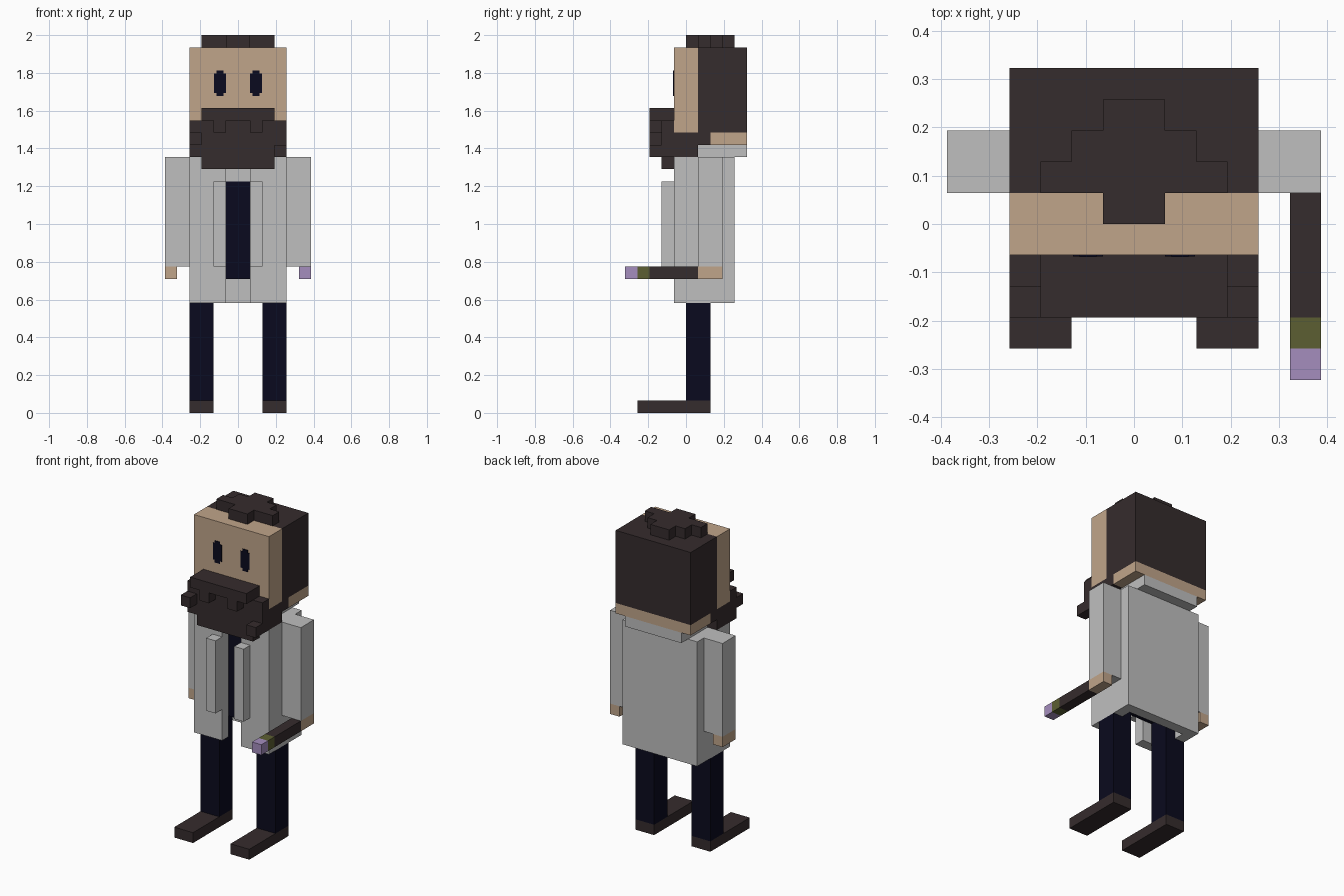
import bpy
import bmesh

if "Cube" in bpy.data.objects:
    bpy.data.objects.remove(bpy.data.objects["Cube"], do_unlink=True)

U = 2 / 31  # size of one block


def material(name, r, g, b):
    m = bpy.data.materials.new(name)
    m.use_nodes = True
    m.diffuse_color = (r, g, b, 1)
    m.node_tree.nodes["Principled BSDF"].inputs["Base Color"].default_value = (r, g, b, 1)
    return m


skin = material("skin", .53, .375, .254)
coat_grey = material("coat grey", .52, .52, .52)
hair_brown = material("hair brown", .036, .025, .026)
navy = material("navy", .003, .003, .013)
purple = material("purple", .376, .27, .515)
olive = material("olive", .107, .114, .032)


def blocks(name, mat, *boxes):
    """One object from boxes given as (x range, y range, z range) in block units."""
    bm = bmesh.new()
    for ranges in boxes:
        verts = bmesh.ops.create_cube(bm, size=1)["verts"]
        for v in verts:
            for axis, (lo, hi) in enumerate(ranges):
                v.co[axis] = (lo if v.co[axis] < 0 else hi) * U
    bmesh.ops.recalc_face_normals(bm, faces=bm.faces)
    mesh = bpy.data.meshes.new(name)
    bm.to_mesh(mesh)
    bm.free()
    mesh.materials.append(mat)
    ob = bpy.data.objects.new(name, mesh)
    bpy.context.collection.objects.link(ob)
    return ob


def span(side, a, b):
    """Range on the left (+1) or right (-1) side."""
    return tuple(sorted((side * a, side * b)))


def mid(w):
    return (-w, w)


# Legs, shoes, arms, hands and eyes
for side, label in ((1, "left"), (-1, "right")):
    blocks(label + "_shoe", hair_brown, (span(side, 2, 4), (-4, 2), (0, 1)))
    blocks(label + "_leg", navy,
           (span(side, 2, 4), (0, 2), (1, 9)),
           (span(side, 2, 3), (0, 2), (9, 11)))
    blocks(label + "_sleeve", coat_grey, (span(side, 4, 6), (1, 3), (12, 21)))
    blocks(label + "_hand", skin, (span(side, 5, 6), (1, 3), (11, 12)))
    blocks(label + "_lapel", coat_grey, (span(side, 1, 2), (-2, -1), (12, 19)))
    blocks(label + "_eye", navy,
           (span(side, 1, 1.95), (-1.05, -1), (26.25, 27.85)),
           (span(side, 1.2, 1.75), (-1.06, -1), (26, 28.1)))

# Shirt and open coat shell
blocks("shirt", navy, (mid(3), (0, 2), (11, 19)))
blocks("coat", coat_grey,
       (mid(4), (3, 4), (9, 21)),
       (mid(3), (0, 3), (19, 21)),
       *[(span(s, 3, 4), (0, 3), (9, 21)) for s in (1, -1)],
       *[(span(s, 1, 4), (-1, 0), (9, 21)) for s in (1, -1)])
blocks("collar", coat_grey, (mid(3), (1, 5), (21, 22)))

# Head
blocks("face", skin, (mid(4), (-1, 1), (23, 30)))
blocks("nape", skin, (mid(4), (2, 5), (22, 23)))
blocks("hair", hair_brown,
       (mid(4), (1, 5), (23, 30)),
       (mid(4), (1, 2), (22, 23)))
blocks("hair_tuft", hair_brown,
       *[(mid(w), (y, y + 1), (30, 31)) for y, w in enumerate((1, 3, 2, 1))])

# Beard and moustache
blocks("beard", hair_brown,
       (mid(4), (-1, 1), (21, 23)),
       (mid(3), (-2, -1), (20, 25)),
       *[(span(s, 3, 4), (-2, -1), (21, 24)) for s in (1, -1)])
blocks("beard_curls", hair_brown,
       ((3, 4), (-3, -2), (21, 22)),
       ((-4, -3), (-3, -2), (22, 23)))
blocks("moustache", hair_brown,
       (mid(3), (-3, -2), (24, 25)),
       *[(span(s, 1, 2), (-3, -2), (23, 24)) for s in (1, -1)])

# Wand held in the left hand
blocks("wand_shaft", hair_brown, ((5, 6), (-3, 1), (11, 12)))
blocks("wand_band", olive, ((5, 6), (-4, -3), (11, 12)))
blocks("wand_tip", purple, ((5, 6), (-5, -4), (11, 12)))
